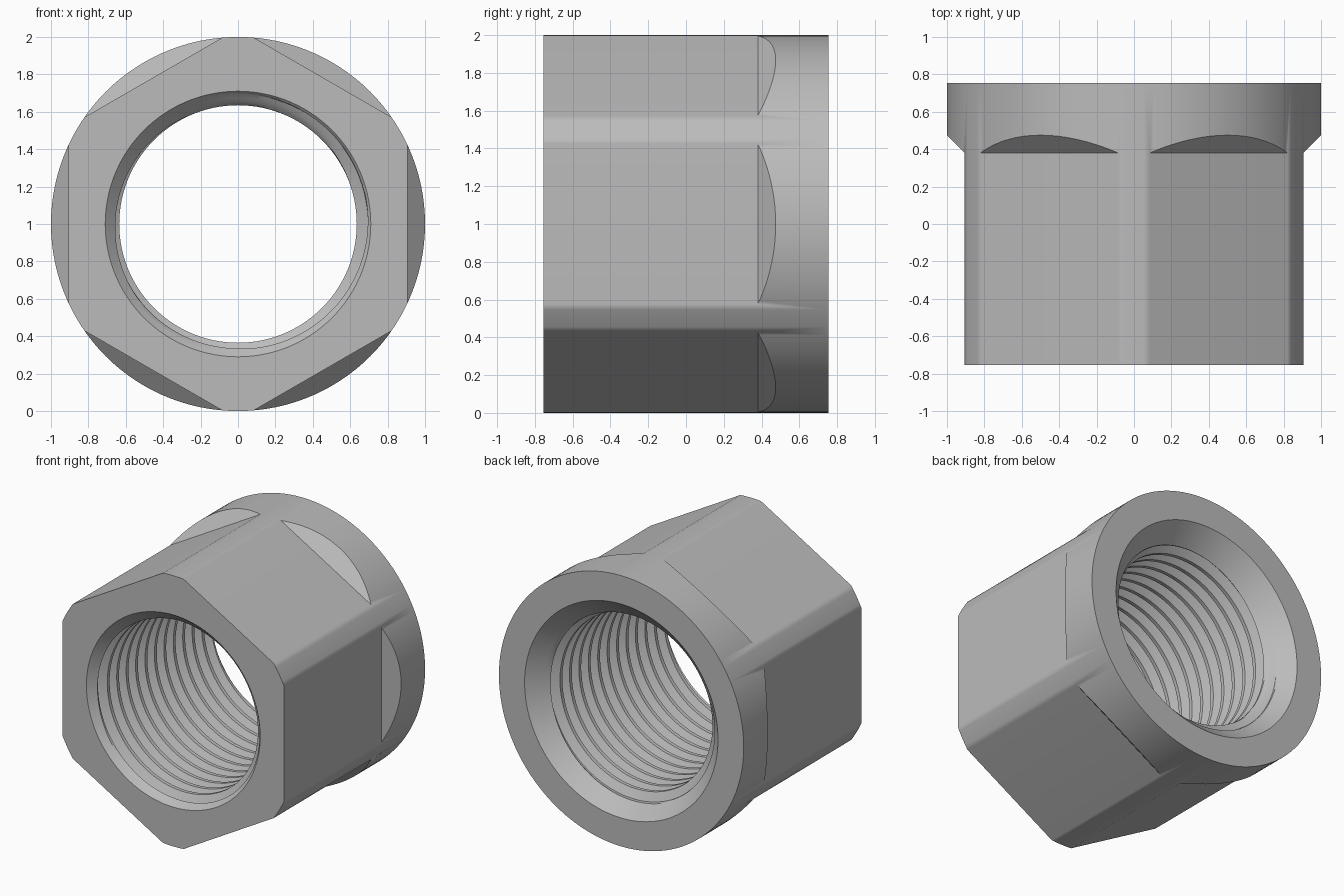
import bpy, bmesh
from math import pi, sin, cos, floor
from mathutils import Matrix

default = bpy.data.objects.get("Cube")
if default:
    bpy.data.objects.remove(default)

HALF = 0.755         # half length along y
FLAT = 0.905         # centre to hexagon flat
MINOR, MAJOR = 0.635, 0.695
PITCH = 0.11
SEGS = 120

steel = bpy.data.materials.new("grey steel")
steel.use_nodes = True
grey = (0.5, 0.5, 0.5, 1)
steel.diffuse_color = grey
steel.node_tree.nodes["Principled BSDF"].inputs["Base Color"].default_value = grey


def finish(name, bm):
    """Turn a bmesh into an object centred on the nut axis."""
    bmesh.ops.recalc_face_normals(bm, faces=bm.faces)
    mesh = bpy.data.meshes.new(name)
    bm.to_mesh(mesh)
    bm.free()
    mesh.materials.append(steel)
    obj = bpy.data.objects.new(name, mesh)
    bpy.context.collection.objects.link(obj)
    obj.location.z = 1
    return obj


def thread_radius(phase):
    """Trapezoid groove: flat crest, flank, narrow root, flank."""
    t = abs(phase - floor(phase) - 0.5) * 2
    f = min(max((0.75 - t) / 0.625, 0), 1)
    return MINOR + (MAJOR - MINOR) * f


def bore_radius(y, phase):
    return max(thread_radius(phase), 0.71 - (y + HALF), 0.79 - (HALF - y))


# Round body lying along y
bm = bmesh.new()
bmesh.ops.create_cone(bm, cap_ends=True, segments=SEGS, radius1=1, radius2=1,
                      depth=2 * HALF, matrix=Matrix.Rotation(pi / 2, 4, "X"))
nut = finish("hex_nut_body", bm)

# Six wedges that cut the flats and their sloped shoulders
bm = bmesh.new()
profile = [(FLAT, -1), (FLAT, 0.38), (1.2, 0.38 + 1.2 - FLAT), (1.2, -1)]
for k in range(6):
    turn = Matrix.Rotation(k * pi / 3, 3, "Y")
    sides = []
    for w in (-0.5, 0.5):
        sides.append([bm.verts.new(turn @ Matrix.Identity(3).col[0] * 0) for _ in profile])
        for v, (r, y) in zip(sides[-1], profile):
            v.co = (r, y, w)
            v.co.rotate(turn)
        bm.faces.new(sides[-1])
    a, b = sides
    for i in range(4):
        j = (i + 1) % 4
        bm.faces.new((a[i], a[j], b[j], b[i]))
flats_cutter = finish("flats_cutter", bm)

# Threaded bore plug: helical rows clamped between the two mouths
phases = []
turns = int(HALF / PITCH) + 2
for k in range(-turns, turns + 1):
    phases += [k + f for f in (0, 0.125, 0.28, 0.4375, 0.5625, 0.72, 0.875)]
bm = bmesh.new()
columns = []
for s in range(SEGS + 1):
    angle = 2 * pi * s / SEGS
    points = [(bore_radius(-HALF, 0), -HALF - 0.1)]
    for ph in phases:
        y = min(max((ph - s / SEGS) * PITCH, -HALF), HALF)
        points.append((bore_radius(y, y / PITCH + s / SEGS), y))
    points.append((bore_radius(HALF, 0), HALF + 0.1))
    columns.append([bm.verts.new((r * cos(angle), y, r * sin(angle))) for r, y in points])
for a, b in zip(columns, columns[1:]):
    for i in range(len(a) - 1):
        bm.faces.new((a[i], b[i], b[i + 1], a[i + 1]))
bmesh.ops.remove_doubles(bm, verts=bm.verts, dist=0.0002)
bmesh.ops.holes_fill(bm, edges=[e for e in bm.edges if e.is_boundary], sides=0)
bore_cutter = finish("bore_cutter", bm)

# Cut the body, then drop the cutters
bpy.context.view_layer.objects.active = nut
nut.select_set(True)
for cutter in (flats_cutter, bore_cutter):
    cutter.hide_render = True
    mod = nut.modifiers.new("cut", "BOOLEAN")
    mod.operation = "DIFFERENCE"
    mod.solver = "EXACT"
    mod.object = cutter
    bpy.ops.object.modifier_apply(modifier=mod.name)
    bpy.data.objects.remove(cutter)

# Smooth curves, crisp edges, flat faces kept flat
bpy.ops.object.shade_smooth_by_angle(angle=pi / 6)
weighted = nut.modifiers.new("weighted normals", "WEIGHTED_NORMAL")
weighted.keep_sharp = True
